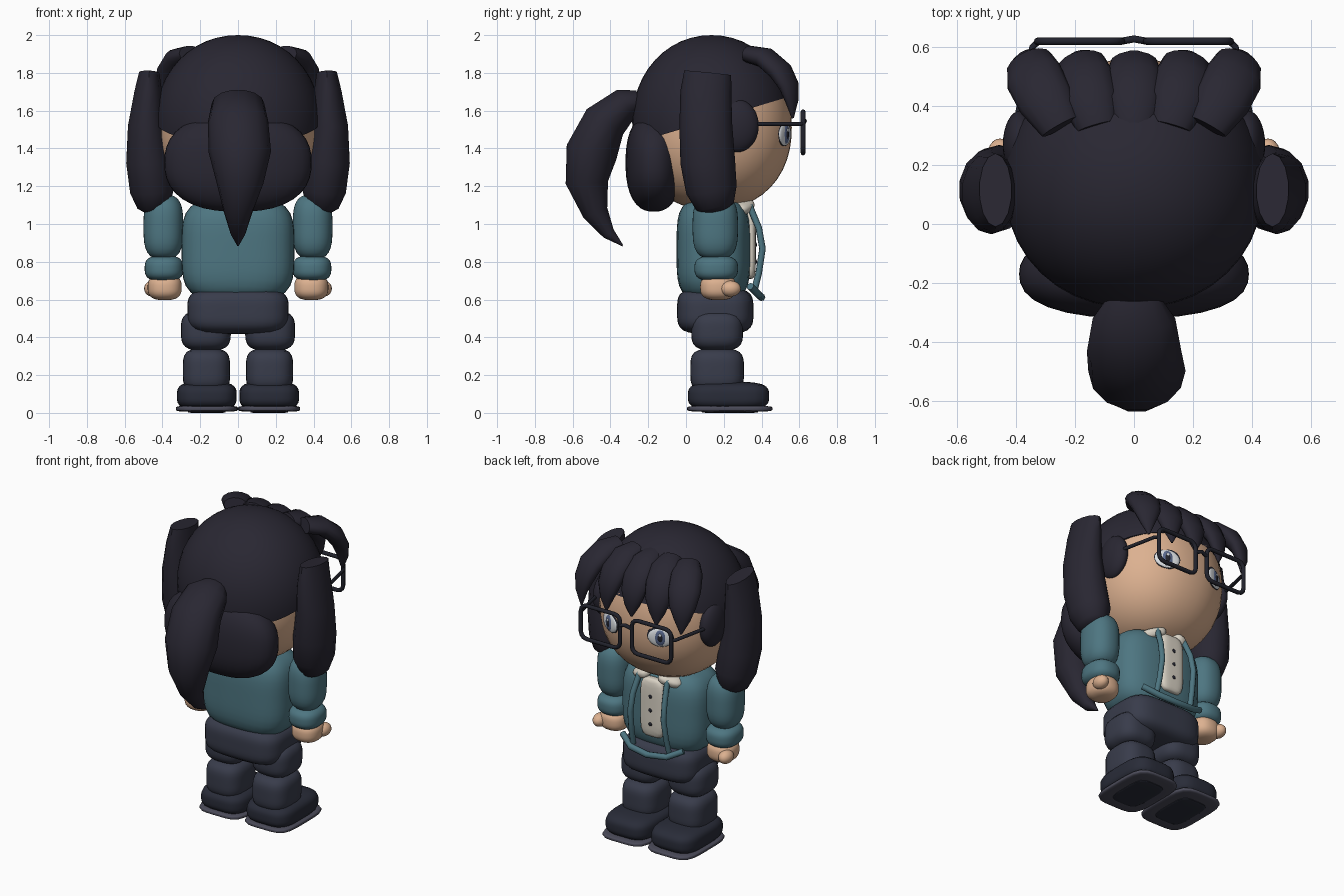
import bpy, bmesh, math
from mathutils import Vector, Matrix

if "Cube" in bpy.data.objects:
    bpy.data.objects.remove(bpy.data.objects["Cube"])

def mat(name, c):
    m = bpy.data.materials.new(name)
    m.diffuse_color = (*c, 1)
    m.use_nodes = True
    m.node_tree.nodes["Principled BSDF"].inputs["Base Color"].default_value = m.diffuse_color
    return m

HAIR = mat("hair", (0.022, 0.02, 0.032))
SKIN = mat("skin", (0.72, 0.44, 0.28))
TEAL = mat("jacket", (0.075, 0.18, 0.22))
NAVY = mat("trousers", (0.04, 0.045, 0.07))
SHOE = mat("shoe", (0.022, 0.025, 0.04))
SOLE = mat("sole", (0.07, 0.07, 0.1))
CREAM = mat("shirt", (0.7, 0.65, 0.56))
FRAME = mat("frame", (0.015, 0.016, 0.025))
WHITE = mat("eye_white", (0.72, 0.75, 0.78))
IRIS = mat("iris", (0.1, 0.14, 0.27))

def finish(name, bm, m):
    me = bpy.data.meshes.new(name)
    bmesh.ops.recalc_face_normals(bm, faces=bm.faces)
    bm.to_mesh(me)
    bm.free()
    ob = bpy.data.objects.new(name, me)
    bpy.context.collection.objects.link(ob)
    me.materials.append(m)
    bpy.ops.object.select_all(action='DESELECT')
    ob.select_set(True)
    bpy.context.view_layer.objects.active = ob
    bpy.ops.object.shade_smooth_by_angle(angle=math.radians(45))
    return ob

def blob(name, c, r, m, a=2, b=2, rot=(0, 0, 0), cut=None, seg=32):
    """Superellipsoid: a rounds the plan outline, b rounds the upright one."""
    bm = bmesh.new()
    bmesh.ops.create_uvsphere(bm, u_segments=seg, v_segments=seg // 2 + 4, radius=1)
    R = Matrix.Rotation(rot[2], 3, 'Z') @ Matrix.Rotation(rot[1], 3, 'Y') @ Matrix.Rotation(rot[0], 3, 'X')
    for v in bm.verts:
        x, y, z = map(abs, v.co)
        f = ((x**a + y**a) ** (b / a) + z**b) ** (1 / b)
        p = v.co / f
        v.co = R @ Vector((p.x * r[0], p.y * r[1], p.z * r[2])) + Vector(c)
    if cut:
        g = bm.verts[:] + bm.edges[:] + bm.faces[:]
        res = bmesh.ops.bisect_plane(bm, geom=g, plane_co=cut[0], plane_no=cut[1], clear_inner=True)
        edges = [e for e in res['geom_cut'] if isinstance(e, bmesh.types.BMEdge)]
        bmesh.ops.edgeloop_fill(bm, edges=edges)
    return finish(name, bm, m)

def loft(name, stations, side, m, n=14):
    """Hair lock: elliptical rings (centre, half width, half thickness) along a path."""
    bm, rings = bmesh.new(), []
    pts = [Vector(s[0]) for s in stations]
    for i, (_, w, t) in enumerate(stations):
        tan = (pts[min(i + 1, len(pts) - 1)] - pts[max(i - 1, 0)]).normalized()
        s = Vector(side)
        s = (s - tan * s.dot(tan)).normalized()
        u = tan.cross(s)
        rings.append([bm.verts.new(pts[i] + s * w * math.cos(k * math.tau / n) + u * t * math.sin(k * math.tau / n))
                      for k in range(n)])
    for p, q in zip(rings, rings[1:]):
        for k in range(n):
            bm.faces.new((p[k], p[(k + 1) % n], q[(k + 1) % n], q[k]))
    bm.faces.new(rings[0])
    bm.faces.new(rings[-1])
    return finish(name, bm, m)

def tube(name, pts, r, m, cyclic=False):
    cu = bpy.data.curves.new(name, 'CURVE')
    cu.dimensions = '3D'
    cu.bevel_depth, cu.bevel_resolution, cu.use_fill_caps = r, 2, True
    sp = cu.splines.new('POLY')
    sp.points.add(len(pts) - 1)
    for p, co in zip(sp.points, pts):
        p.co = (*co, 1)
    sp.use_cyclic_u = cyclic
    cu.materials.append(m)
    ob = bpy.data.objects.new(name, cu)
    bpy.context.collection.objects.link(ob)
    return ob

# head and hair cap
blob("head", (0, .14, 1.51), (.42, .42, .435), SKIN, 2.2, 2.2, seg=40)
blob("hair_cap", (0, .135, 1.54), (.44, .42, .46), HAIR, 2.1, 2.05, seg=40,
     cut=((0, 0, 1.51), (0, -.3, 1)))
blob("back_hair", (0, -.17, 1.325), (.39, .15, .26), HAIR, 2.4, 2.4)

# ponytail
loft("ponytail", [((0, -.25, 1.65), .09, .06), ((0, -.32, 1.635), .14, .09), ((0, -.43, 1.54), .16, .12),
                  ((.01, -.5, 1.38), .165, .14), ((.01, -.525, 1.22), .125, .115), ((0, -.48, 1.06), .075, .07),
                  ((0, -.41, .95), .04, .035), ((0, -.335, .885), .004, .004)], (1, 0, 0), HAIR)

# fringe locks
for i in range(-2, 3):
    o = abs(i)
    loft("fringe_lock", [((i * .125, .33, 1.9), .07, .045), ((i * .15, .42, 1.88), .095, .055),
                         ((i * .17, .5, 1.81), .098, .055), ((i * .178, .545, 1.73), .082, .045),
                         ((i * .182, .56, 1.65), .05, .03), ((i * .18, .565, 1.58 - .01 * o), .006, .006)],
         (1, -.25 * i, 0), HAIR)

for s in (-1, 1):
    # side tails and ear puffs
    loft("side_tail", [((s * .47, .115, 1.8), .125, .055), ((s * .475, .105, 1.7), .135, .075),
                       ((s * .485, .105, 1.52), .14, .1), ((s * .475, .115, 1.33), .145, .12),
                       ((s * .455, .135, 1.18), .135, .12), ((s * .45, .155, 1.09), .1, .085),
                       ((s * .45, .16, 1.065), .06, .05)], (0, 1, 0), HAIR)
    blob("ear_puff", (s * .385, .27, 1.52), (.06, .115, .14), HAIR)

    # eyes
    ang = s * math.radians(24)
    n = Vector((math.sin(ang), math.cos(ang), 0))
    e = Vector((s * .18, .518, 1.475))
    for nm, d, r, m, dz in (("eye_rim", 0, (.083, .014, .07), FRAME, .006), ("eye_white", .006, (.076, .014, .06), WHITE, 0),
                            ("iris", .013, (.036, .011, .05), IRIS, 0), ("pupil", .019, (.018, .008, .027), FRAME, 0),
                            ("eye_glint", .024, (.009, .005, .01), WHITE, .02)):
        blob(nm, e + n * d + Vector((0, 0, dz)), r, m, rot=(0, 0, -ang), seg=20)

    # glasses
    rim = []
    for k in range(4):
        for j in range(4):
            t = math.radians(k * 90 + j * 30)
            cx = .1 if k in (0, 3) else -.1
            cz = .067 if k < 2 else -.067
            rim.append((s * .185 + cx + .042 * math.cos(t), .62, 1.485 + cz + .042 * math.sin(t)))
    tube("glasses_rim", rim, .013, FRAME, True)
    tube("glasses_temple", [(s * .325, .62, 1.53), (s * .345, .6, 1.53), (s * .4, .34, 1.53)], .011, FRAME)

    # arms
    blob("sleeve", (s * .395, .155, .985), (.105, .12, .17), TEAL, 2.3, 3.2)
    blob("cuff", (s * .392, .16, .765), (.102, .115, .068), TEAL, 2.4, 3)
    blob("hand", (s * .388, .17, .665), (.09, .095, .068), SKIN, 2.4, 2.8)
    blob("thumb", (s * .455, .235, .658), (.042, .055, .042), SKIN, seg=20)

    # legs and shoes
    blob("thigh", (s * .17, .165, .435), (.132, .137, .105), NAVY, 3, 3.5)
    blob("shin", (s * .167, .165, .225), (.125, .142, .115), NAVY, 3, 4)
    blob("shoe", (s * .165, .225, .09), (.158, .215, .075), SHOE, 4, 3.5)
    blob("sole", (s * .165, .232, .022), (.164, .226, .016), SOLE, 4.5, 5)
    blob("tread", (s * .165, .232, .008), (.1, .15, .008), SHOE, 4.5, 6)

    # jacket edge and collar
    tube("jacket_edge", [(s * .1, .335, 1.1), (s * .115, .385, .98), (s * .12, .405, .87),
                         (s * .125, .385, .74), (s * .13, .36, .64)], .018, TEAL)
    blob("collar", (s * .1, .3, 1.095), (.075, .05, .03), CREAM, 3, 3, rot=(-.4, s * .3, -s * .5), seg=20)

tube("glasses_bridge", [(-.045, .62, 1.53), (0, .628, 1.545), (.045, .62, 1.53)], .012, FRAME)

# torso and shirt
blob("jacket_body", (0, .145, .865), (.298, .195, .27), TEAL, 3, 4, seg=40)
tube("jacket_hem", [(-.22, .34, .67), (-.13, .385, .625), (0, .4, .612), (.13, .385, .625), (.22, .34, .67)], .02, TEAL)
blob("shirt_panel", (0, .335, .9), (.085, .035, .19), CREAM, 3.5, 5)
for z in (.98, .89, .8):
    blob("button", (0, .369, z), (.012, .007, .012), FRAME, seg=12)
blob("neck", (0, .15, 1.1), (.12, .12, .06), SKIN)

# hips
blob("hips", (0, .155, .54), (.268, .202, .122), NAVY, 4, 4, seg=40)
